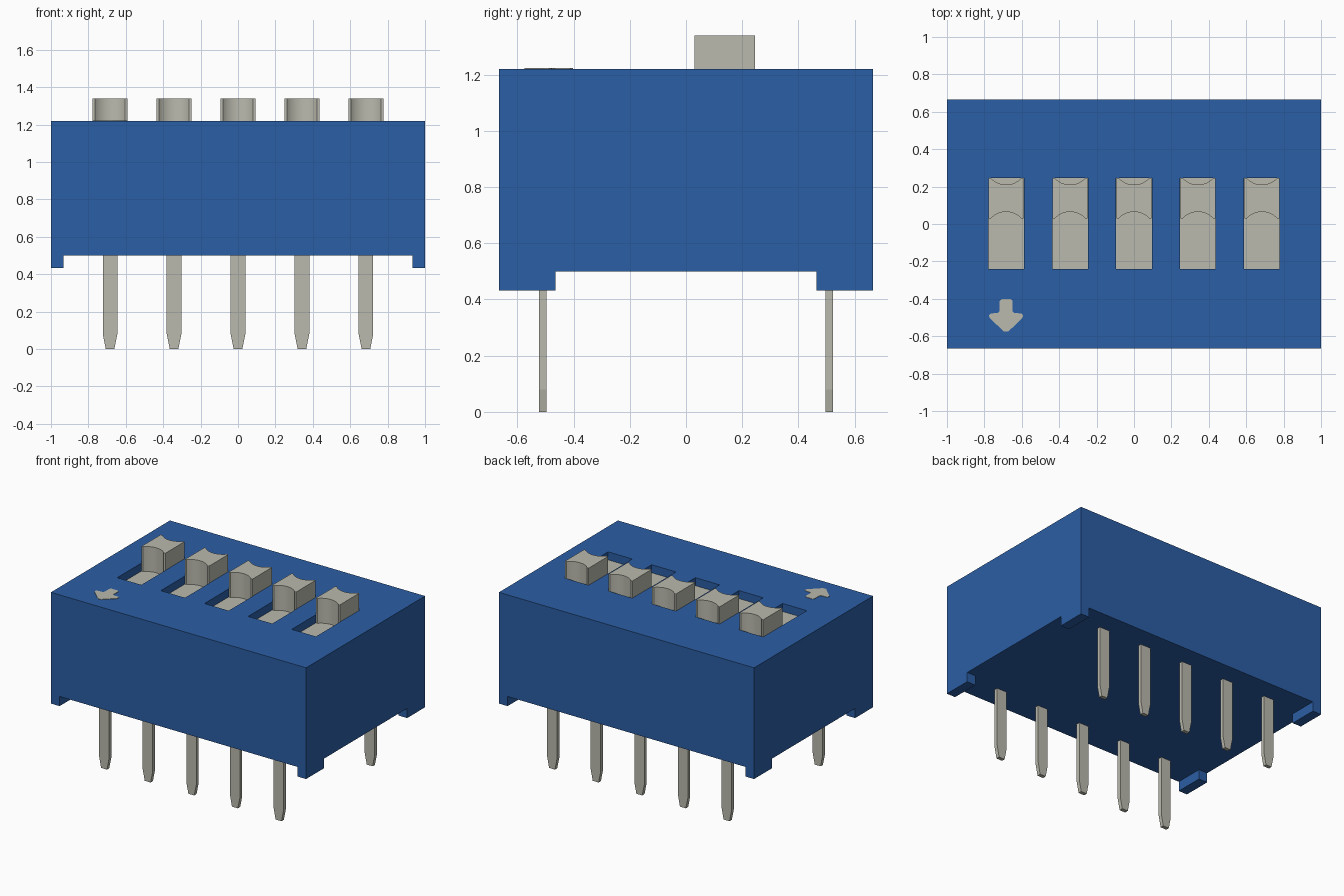
import bpy, bmesh, math
from mathutils import Vector

if "Cube" in bpy.data.objects:
    bpy.data.objects.remove(bpy.data.objects["Cube"], do_unlink=True)


def material(name, rgb):
    m = bpy.data.materials.new(name)
    m.use_nodes = True
    m.diffuse_color = (*rgb, 1)
    bsdf = next(n for n in m.node_tree.nodes if n.type == 'BSDF_PRINCIPLED')
    bsdf.inputs["Base Color"].default_value = (*rgb, 1)
    return m


BLUE = material("blue plastic", (0.024, 0.112, 0.376))
GREY = material("warm light grey", (0.491, 0.491, 0.423))


def prism(name, outline, origin, u, v, depth, mat):
    """Extrude a 2D outline (in axes u, v) by the depth vector."""
    origin, u, v, depth = map(Vector, (origin, u, v, depth))
    bm = bmesh.new()
    face = bm.faces.new([bm.verts.new(origin + u * a + v * b) for a, b in outline])
    new = bmesh.ops.extrude_face_region(bm, geom=[face])["geom"]
    bmesh.ops.translate(bm, vec=depth, verts=[g for g in new if isinstance(g, bmesh.types.BMVert)])
    bmesh.ops.recalc_face_normals(bm, faces=bm.faces)
    mesh = bpy.data.meshes.new(name)
    bm.to_mesh(mesh)
    bm.free()
    mesh.materials.append(mat)
    ob = bpy.data.objects.new(name, mesh)
    bpy.context.collection.objects.link(ob)
    return ob


def box(name, x, y, z, mat):
    outline = [(x[0], y[0]), (x[1], y[0]), (x[1], y[1]), (x[0], y[1])]
    return prism(name, outline, (0, 0, z[0]), (1, 0, 0), (0, 1, 0), (0, 0, z[1] - z[0]), mat)


def cut(target, cutter):
    cutter.hide_render = True
    mod = target.modifiers.new("cut", 'BOOLEAN')
    mod.operation, mod.solver, mod.object = 'DIFFERENCE', 'EXACT', cutter
    bpy.context.view_layer.objects.active = target
    bpy.ops.object.modifier_apply(modifier=mod.name)
    bpy.data.objects.remove(cutter, do_unlink=True)


HX, HY, TOP, BASE, FOOT = 1.0, 0.666, 1.22, 0.50, 0.432
FLOOR = 1.16
centres = [0.342 * (i - 2) for i in range(5)]

# Housing, with the underside cut away to leave four corner feet
housing = box("housing", (-HX, HX), (-HY, HY), (FOOT, TOP), BLUE)
cut(housing, box("cutter", (-0.932, 0.932), (-1, 1), (0.2, BASE), BLUE))
cut(housing, box("cutter", (-2, 2), (-0.465, 0.465), (0.2, BASE), BLUE))

# Slider outline: rectangle with hollowed front and back
W, Y0, Y1, SAG, LIP = 0.093, 0.03, 0.245, 0.035, 0.012
half = W - LIP
radius = (half ** 2 + SAG ** 2) / (2 * SAG)
angle = math.asin(half / radius)
arc = []
for k in range(17):
    t = angle * (k / 8 - 1)
    arc.append((radius * math.sin(t), radius * math.cos(t) - radius + SAG))
slider_outline = ([(-W, Y0)] + [(x, Y0 + d) for x, d in arc] + [(W, Y0), (W, Y1)]
                  + [(x, Y1 - d) for x, d in reversed(arc)] + [(-W, Y1)])

# Pin outline with tapered tip
pin_outline = [(-0.023, 0), (0.023, 0), (0.039, 0.08), (0.039, 0.52), (-0.039, 0.52), (-0.039, 0.08)]

for i, cx in enumerate(centres, 1):
    # Slot, its floor and the slider
    cut(housing, box("cutter", (cx - 0.095, cx + 0.095), (-0.24, 0.247), (FLOOR, 1.5), BLUE))
    box(f"slot_floor_{i}", (cx - 0.095, cx + 0.095), (-0.24, 0.247), (FLOOR - 0.003, FLOOR + 0.003), GREY)
    slider = prism(f"slider_{i}", slider_outline, (cx, 0, FLOOR), (1, 0, 0), (0, 1, 0),
                   (0, 0, 1.34 - FLOOR), GREY)
    bpy.ops.object.select_all(action='DESELECT')
    slider.select_set(True)
    bpy.context.view_layer.objects.active = slider
    bpy.ops.object.shade_smooth_by_angle(angle=math.radians(20))
    # Front and back pins
    for side, y in (("front", -0.51), ("back", 0.51)):
        prism(f"{side}_pin_{i}", pin_outline, (cx, y - 0.013, 0), (1, 0, 0), (0, 0, 1),
              (0, 0.026, 0), GREY)

# Direction arrow plate on the top face
right = [(0.012, -0.575), (0.088, -0.502), (0.092, -0.488), (0.082, -0.478), (0.045, -0.476),
         (0.035, -0.466), (0.035, -0.412), (0.025, -0.402)]
arrow = right + [(-x, y) for x, y in reversed(right)]
prism("direction_arrow", arrow, (centres[0], 0, TOP - 0.002), (1, 0, 0), (0, 1, 0), (0, 0, 0.005), GREY)
